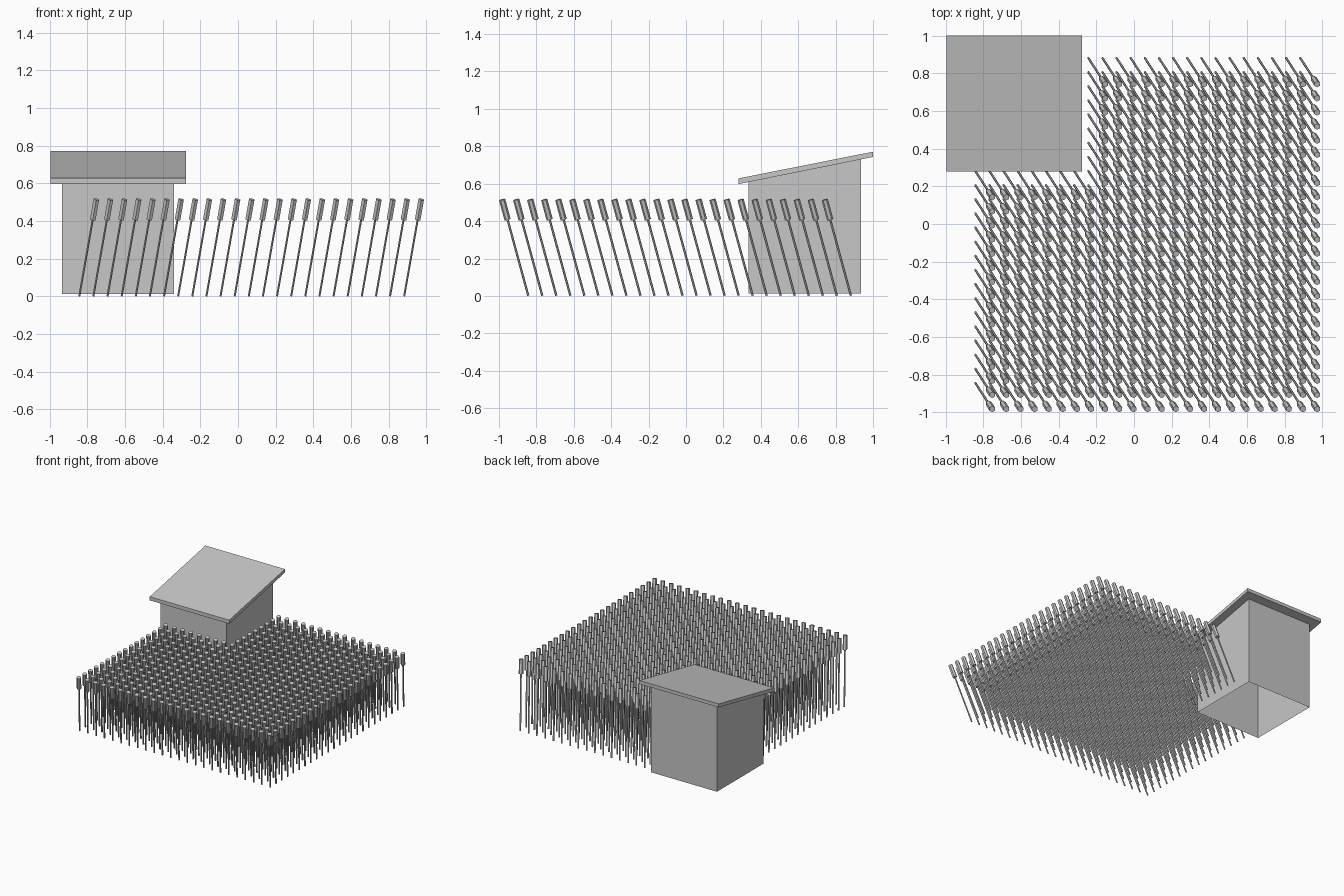
import bpy
import bmesh
from math import radians
from mathutils import Euler, Matrix, Vector

cube = bpy.data.objects.get("Cube")
if cube:
    bpy.data.objects.remove(cube, do_unlink=True)

grey = bpy.data.materials.new("plain_grey")
grey.use_nodes = True
colour = (0.57, 0.57, 0.57, 1)
grey.diffuse_color = colour
grey.node_tree.nodes["Principled BSDF"].inputs["Base Color"].default_value = colour


def finish(name, bm):
    """Turn a bmesh into a named object with the grey material."""
    mesh = bpy.data.meshes.new(name)
    bm.to_mesh(mesh)
    bm.free()
    mesh.materials.append(grey)
    obj = bpy.data.objects.new(name, mesh)
    bpy.context.collection.objects.link(obj)
    return obj


def side_prism(name, profile, x0, x1):
    """Extrude a (y, z) side profile between two x positions."""
    bm = bmesh.new()
    face = bm.faces.new([bm.verts.new((x0, y, z)) for y, z in profile])
    ext = bmesh.ops.extrude_face_region(bm, geom=[face], use_keep_orig=True)
    moved = [g for g in ext["geom"] if isinstance(g, bmesh.types.BMVert)]
    bmesh.ops.translate(bm, verts=moved, vec=(x1 - x0, 0, 0))
    bmesh.ops.recalc_face_normals(bm, faces=bm.faces)
    return bm


# Hut walls: sloped top, open underneath
walls = side_prism("hut_walls", [(0.335, 0.012), (0.935, 0.012), (0.935, 0.735), (0.335, 0.612)],
                   -0.935, -0.34)
walls.normal_update()
bmesh.ops.delete(walls, geom=[f for f in walls.faces if f.normal.z < -0.9], context="FACES_ONLY")
finish("hut_walls", walls)

# Overhanging slab roof
roof = side_prism("hut_roof", [(0.28, 0.598), (1.0, 0.743), (1.0, 0.771), (0.28, 0.628)],
                  -0.995, -0.275)
finish("hut_roof", roof)

# Field of leaning stalks, with a corner left clear for the hut
tilt = Euler((radians(15), radians(10), 0)).to_matrix()
axis = tilt @ Vector((0, 0, 1))
COUNT, STEP, START = 24, 0.075, -0.843


def add_rod(bm, foot, z0, z1, radius):
    """Six-sided rod along the lean, between two heights above its foot."""
    a, b = (foot + axis * (z / axis.z) for z in (z0, z1))
    matrix = Matrix.Translation((a + b) / 2) @ tilt.to_4x4()
    bmesh.ops.create_cone(bm, cap_ends=True, segments=6, radius1=radius, radius2=radius,
                          depth=(b - a).length, matrix=matrix)


stems, heads = bmesh.new(), bmesh.new()
for i in range(COUNT):
    for j in range(COUNT):
        if i < 8 and j > 15:
            continue
        foot = Vector((START + STEP * i, START + STEP * j, 0))
        add_rod(stems, foot, 0.002, 0.41, 0.006)
        add_rod(heads, foot, 0.408, 0.515, 0.017)
finish("stalk_stems", stems)
finish("stalk_heads", heads)
